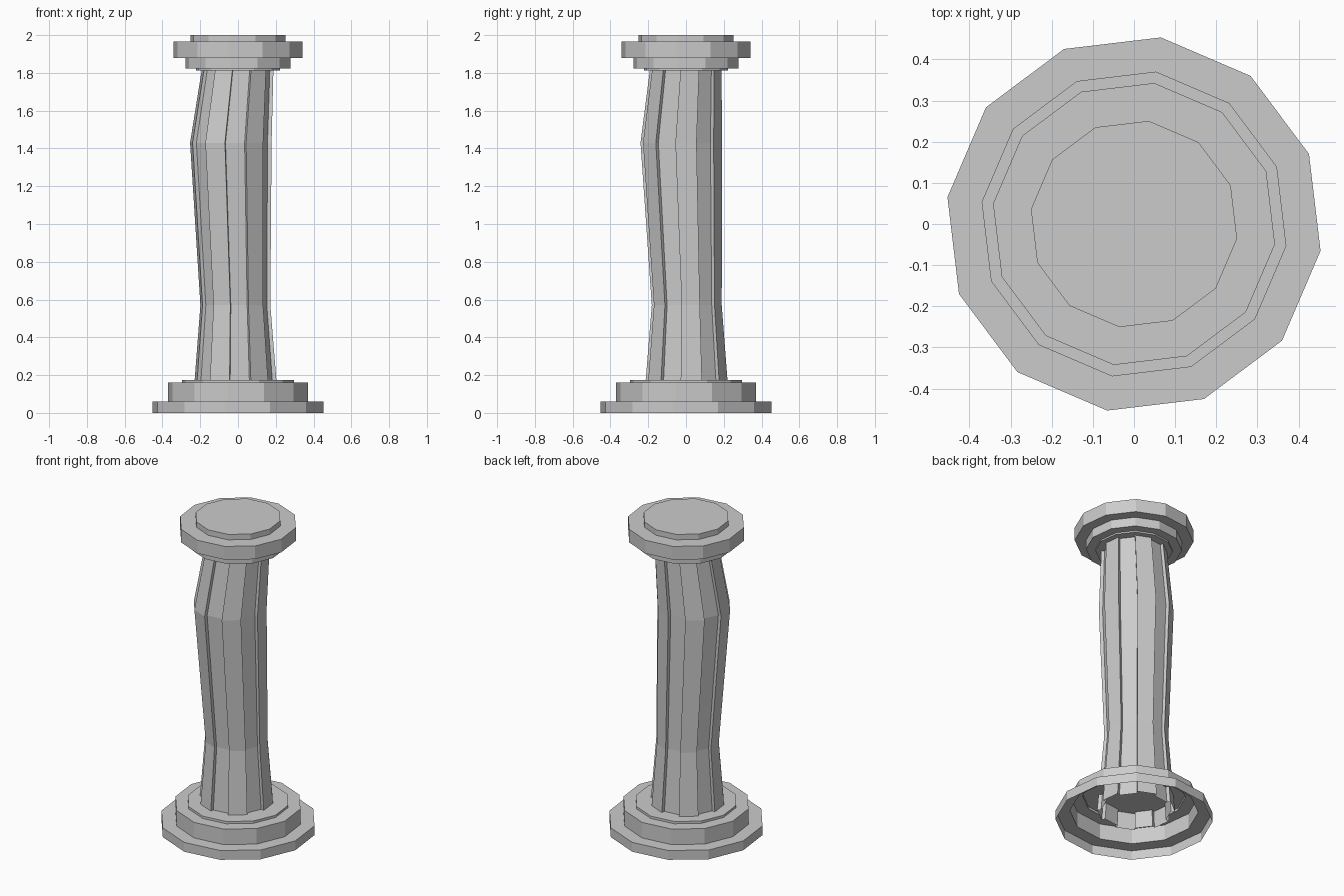
import bpy, bmesh, math

if "Cube" in bpy.data.objects:
    bpy.data.objects.remove(bpy.data.objects["Cube"])

SIDES = 12
PHASE = math.radians(-8.2)


def corner(i, r, z, cx=0.0, cy=0.0):
    a = PHASE + i * 2 * math.pi / SIDES
    return (cx + r * math.cos(a), cy + r * math.sin(a), z)


def skin(name, rings, cap_start, cap_end):
    """Join a stack of equal-length rings of points into one flat-faced mesh."""
    bm = bmesh.new()
    loops = [[bm.verts.new(p) for p in ring] for ring in rings]
    for a, b in zip(loops, loops[1:]):
        n = len(a)
        for i in range(n):
            j = (i + 1) % n
            bm.faces.new((a[i], a[j], b[j], b[i]))
    if cap_start:
        bm.faces.new(loops[0][::-1])
    if cap_end:
        bm.faces.new(loops[-1])
    mesh = bpy.data.meshes.new(name)
    bm.to_mesh(mesh)
    bm.free()
    ob = bpy.data.objects.new(name, mesh)
    bpy.context.collection.objects.link(ob)
    return ob


def turned(name, profile, cap_start, cap_end):
    rings = [[corner(i, r, z) for i in range(SIDES)] for r, z in profile]
    return skin(name, rings, cap_start, cap_end)


def fluted_ring(z, r, cx, cy):
    """Six raised panels alternating with six recessed ones."""
    pts = []
    for i in range(SIDES):
        rad = r if i % 2 == 0 else r * 0.9
        pts += [corner(i, rad, z, cx, cy), corner(i + 1, rad, z, cx, cy)]
    return pts


# stepped base, hollow and open underneath
turned("base", [(0.458, 0), (0.458, 0.06), (0.374, 0.06), (0.374, 0.16),
                (0.30, 0.16), (0.30, 0.175)], False, True)

# worn, slightly bent fluted shaft
stations = [(0.07, 0.227, -0.013, 0.003), (0.57, 0.187, -0.014, 0.004),
            (1.43, 0.218, -0.038, -0.025), (1.84, 0.19, 0.0, 0.0)]
skin("shaft", [fluted_ring(*s) for s in stations], False, False)

# stepped capital
turned("capital", [(0.225, 1.812), (0.225, 1.822), (0.28, 1.822), (0.28, 1.88),
                   (0.346, 1.88), (0.346, 1.965), (0.253, 1.965), (0.253, 2.0)],
       True, True)
